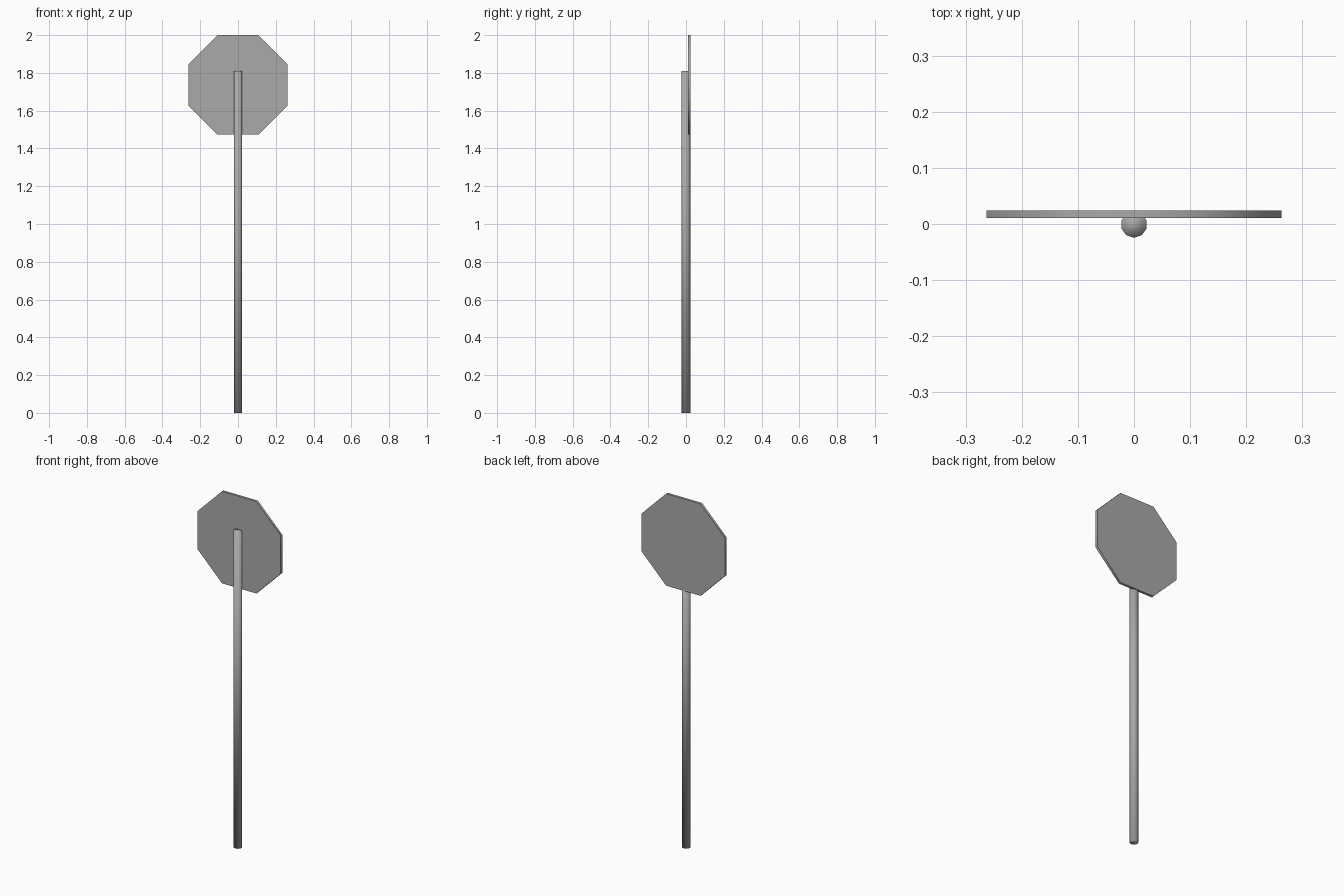
import bpy
from math import pi, cos

cube = bpy.data.objects.get("Cube")
if cube:
    bpy.data.objects.remove(cube, do_unlink=True)

# Bare metal used by every part
metal = bpy.data.materials.new("grey_metal")
metal.use_nodes = True
colour = (0.4, 0.4, 0.4, 1)
metal.diffuse_color = colour
metal.node_tree.nodes["Principled BSDF"].inputs["Base Color"].default_value = colour


def prism(name, sides, radius, depth, location, rotation=(0, 0, 0)):
    bpy.ops.mesh.primitive_cylinder_add(
        vertices=sides, radius=radius, depth=depth,
        location=location, rotation=rotation)
    obj = bpy.context.object
    obj.name = name
    obj.data.materials.append(metal)
    return obj


# Ten-sided post, soft shading carried over the end caps
post_height = 1.81
prism("post", 10, 0.0235, post_height, (0, -0.001, post_height / 2))
bpy.ops.object.shade_smooth()

# Octagonal sign plate with flat edges up, down and sideways
half_width = 0.263
prism("sign_plate", 8, half_width / cos(pi / 8), 0.014,
      (0, 0.0175, 2 - half_width), (pi / 2, pi / 8, 0))
bpy.ops.object.shade_smooth_by_angle(angle=pi / 3)
